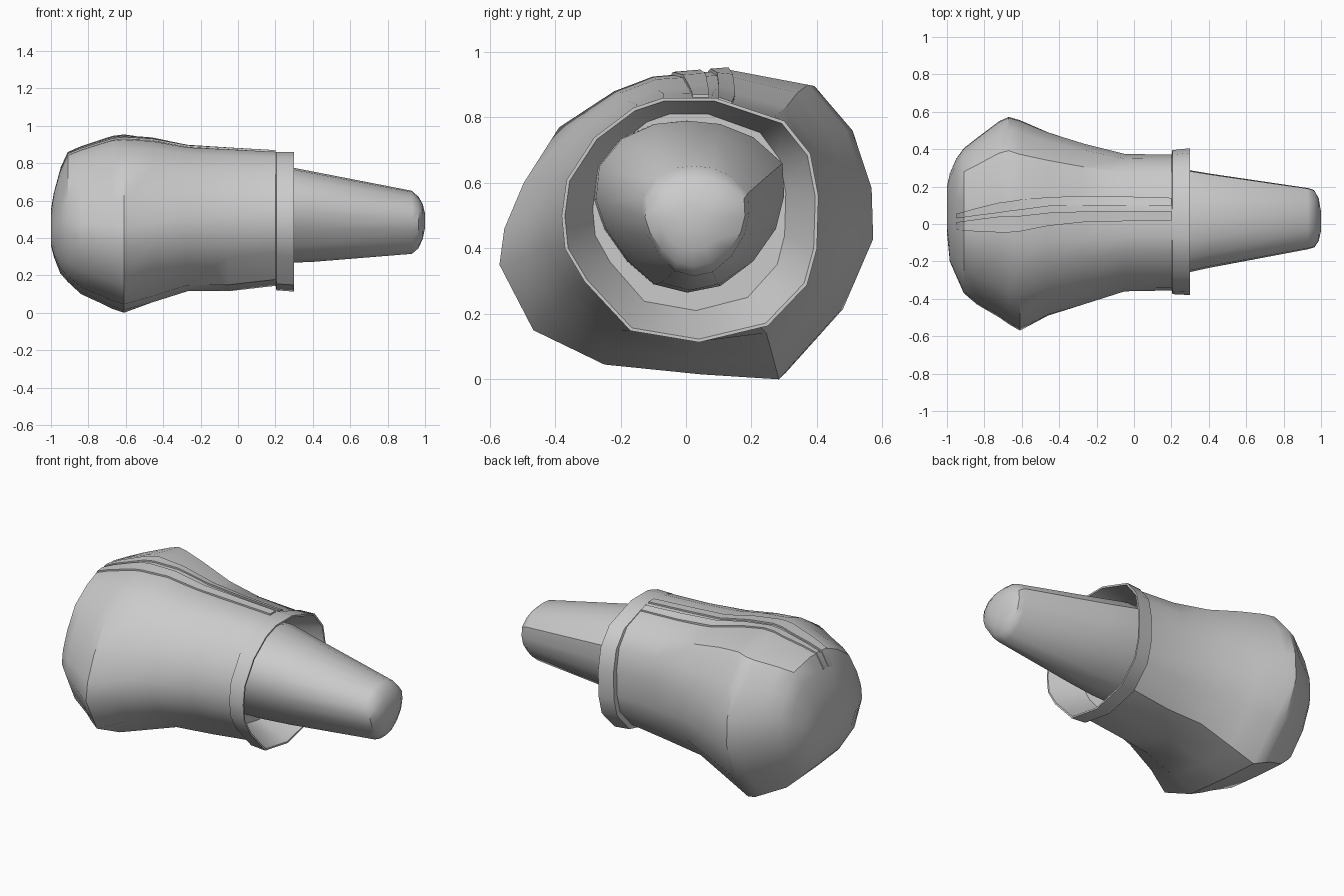
import bpy, bmesh
from mathutils import Vector
from mathutils.bvhtree import BVHTree

if "Cube" in bpy.data.objects:
    bpy.data.objects.remove(bpy.data.objects["Cube"])

# Cross-sections as (y, z), same direction round
FIST = [(-.56, .46), (-.50, .60), (-.39, .77), (-.22, .88), (-.10, .925), (.14, .945),
        (.38, .90), (.50, .76), (.56, .58), (.565, .42), (.47, .20), (.29, 0),
        (.05, .015), (-.25, .045), (-.47, .15), (-.575, .35)]
CUFF = [(-.38, .50), (-.365, .61), (-.28, .74), (-.16, .83), (-.07, .86), (.09, .86),
        (.30, .79), (.38, .69), (.405, .56), (.40, .40), (.37, .29), (.25, .165),
        (.04, .115), (-.17, .15), (-.31, .30), (-.37, .40)]
ARM = [(-.28, .55), (-.27, .65), (-.20, .735), (-.10, .78), (0, .79), (.10, .78),
       (.20, .74), (.29, .66), (.295, .56), (.27, .46), (.20, .36), (.10, .285),
       (0, .265), (-.10, .29), (-.18, .36), (-.25, .46)]


def normalise(profile):
    ys, zs = zip(*profile)
    return [((y - min(ys)) / (max(ys) - min(ys)), (z - min(zs)) / (max(zs) - min(zs)))
            for y, z in profile]


def section(x, y0, y1, z0, z1, a, b=None, t=0):
    """Blend two profiles and fit the result to a y/z box at x."""
    na, nb = normalise(a), normalise(b or a)
    mix = normalise([(p[0] * (1 - t) + q[0] * t, p[1] * (1 - t) + q[1] * t)
                     for p, q in zip(na, nb)])
    return [Vector((x, y0 + u * (y1 - y0), z0 + v * (z1 - z0))) for u, v in mix]


def finish(name, bm, angle):
    bmesh.ops.recalc_face_normals(bm, faces=bm.faces)
    mesh = bpy.data.meshes.new(name)
    bm.to_mesh(mesh)
    bm.free()
    ob = bpy.data.objects.new(name, mesh)
    bpy.context.collection.objects.link(ob)
    bpy.ops.object.select_all(action='DESELECT')
    ob.select_set(True)
    bpy.context.view_layer.objects.active = ob
    bpy.ops.object.shade_smooth_by_angle(angle=angle)
    return ob


def loft(name, loops, cap_start=False, cap_end=False, angle=.6):
    bm = bmesh.new()
    rings = [[bm.verts.new(p) for p in loop] for loop in loops]
    for r, s in zip(rings, rings[1:]):
        for i in range(len(r)):
            j = (i + 1) % len(r)
            bm.faces.new((r[i], r[j], s[j], s[i]))
    if cap_start:
        bm.faces.new(rings[0])
    if cap_end:
        bm.faces.new(rings[-1])
    return finish(name, bm, angle)


# Bulbous mitt shell, blending from fist profile to round wrist
shell_rows = [(-1.0, -.05, .20, .36, .55, 0), (-.985, -.20, .27, .30, .64, 0),
              (-.95, -.28, .35, .21, .77, 0), (-.91, -.37, .405, .165, .855, 0),
              (-.84, -.43, .46, .10, .885, 0), (-.72, -.50, .55, .045, .925, 0),
              (-.67, -.535, .572, .02, .94, 0), (-.61, -.57, .555, 0, .945, 0),
              (-.46, -.49, .49, .055, .93, .3), (-.27, -.43, .43, .115, .89, .6),
              (-.05, -.36, .375, .115, .875, .9), (.21, -.355, .37, .145, .86, 1)]
shell = loft("mitt_shell", [section(*r[:5], FIST, CUFF, r[5]) for r in shell_rows],
             cap_start=True)

# Cuff band with a funnel-shaped inside
cuff_rows = [(.20, -.35, .365, .15, .855), (.205, -.375, .395, .12, .86),
             (.30, -.38, .405, .113, .86), (.30, -.37, .395, .123, .85),
             (.12, -.285, .305, .21, .81)]
loft("cuff", [section(*r, CUFF) for r in cuff_rows], cap_end=True)

# Tapered forearm with a rounded end
arm_rows = [(.12, -.28, .30, .265, .79), (.22, -.275, .30, .265, .79),
            (.40, -.235, .27, .272, .755), (.93, -.135, .192, .315, .652),
            (.965, -.125, .18, .345, .62), (.988, -.09, .135, .395, .58),
            (1.0, -.035, .065, .455, .53)]
loft("forearm", [section(*r, ARM) for r in arm_rows], cap_start=True, cap_end=True)

# Two raised strips laid along the top of the shell
bm = bmesh.new()
bm.from_mesh(shell.data)
tree = BVHTree.FromBMesh(bm)
bm.free()


def on_shell(x, y, lift):
    hit = tree.ray_cast(Vector((x, y, 3)), Vector((0, 0, -1)))[0]
    return Vector((x, y, hit.z + lift))


XS = [-.95, -.91, -.84, -.72, -.67, -.61, -.46, -.27, -.05, .20]
STRIPS = {"inner_strip": ([-.03, -.035, -.04, -.045, -.045, -.04, -.01, .01, .015, .02],
                          [.01, .015, .025, .04, .04, .043, .06, .067, .07, .07]),
          "outer_strip": ([.03, .035, .045, .06, .068, .075, .095, .10, .10, .10],
                          [.055, .065, .085, .115, .12, .13, .143, .15, .147, .14])}
for name, (left, right) in STRIPS.items():
    loft(name, [[on_shell(x, a, -.01), on_shell(x, a, .009),
                 on_shell(x, b, .009), on_shell(x, b, -.01)]
                for x, a, b in zip(XS, left, right)], cap_start=True, cap_end=True)
